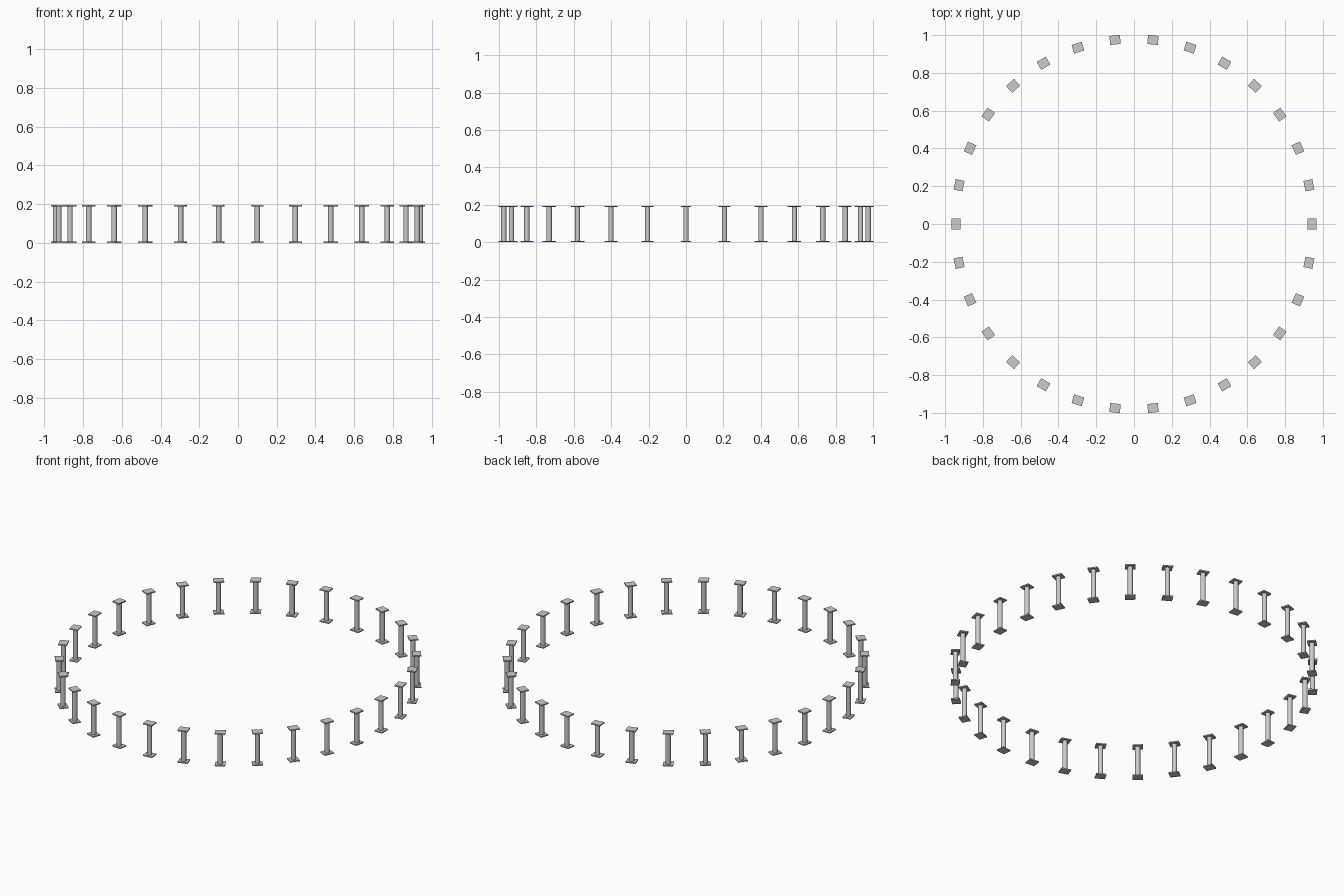
import bpy, math
from mathutils import Matrix

if "Cube" in bpy.data.objects:
    bpy.data.objects.remove(bpy.data.objects["Cube"])

COUNT, RX, RY = 30, 0.943, 0.979   # slightly bulged elliptical ring of posts
HEIGHT, PLATE = 0.195, 0.007
PLATE_X, PLATE_Y = 0.048, 0.056    # radial, tangential
SHAFT_R = 0.014

grey = bpy.data.materials.new("dark_grey")
grey.diffuse_color = (0.57, 0.57, 0.57, 1)
grey.use_nodes = True
grey.node_tree.nodes["Principled BSDF"].inputs["Base Color"].default_value = grey.diffuse_color


def place(obj, name, matrix):
    obj.name = name
    obj.matrix_world = matrix
    obj.data.materials.append(grey)


def plate(name, z, matrix):
    bpy.ops.mesh.primitive_cube_add(size=1)
    obj = bpy.context.object
    obj.data.transform(Matrix.Translation((0, 0, z)) @ Matrix.Diagonal((PLATE_X, PLATE_Y, PLATE, 1)))
    place(obj, name, matrix)


def shaft(name, matrix):
    bpy.ops.mesh.primitive_cylinder_add(vertices=16, radius=SHAFT_R, depth=HEIGHT - 2 * PLATE)
    obj = bpy.context.object
    obj.data.transform(Matrix.Translation((0, 0, HEIGHT / 2)))
    bpy.ops.object.shade_smooth_by_angle(angle=math.radians(40))
    place(obj, name, matrix)


# Ring of posts, each turned to face outward
for i in range(COUNT):
    a = 2 * math.pi * i / COUNT
    c, s, bulge = math.cos(a), math.sin(a), abs(math.sin(2 * a))
    x = RX * c + math.copysign(0.009 * bulge, c)
    y = RY * s + math.copysign(0.004 * bulge, s)
    m = Matrix.Translation((x, y, 0)) @ Matrix.Rotation(a, 4, 'Z')
    plate(f"base_plate_{i + 1}", PLATE / 2, m)
    shaft(f"post_shaft_{i + 1}", m)
    plate(f"top_plate_{i + 1}", HEIGHT - PLATE / 2, m)
